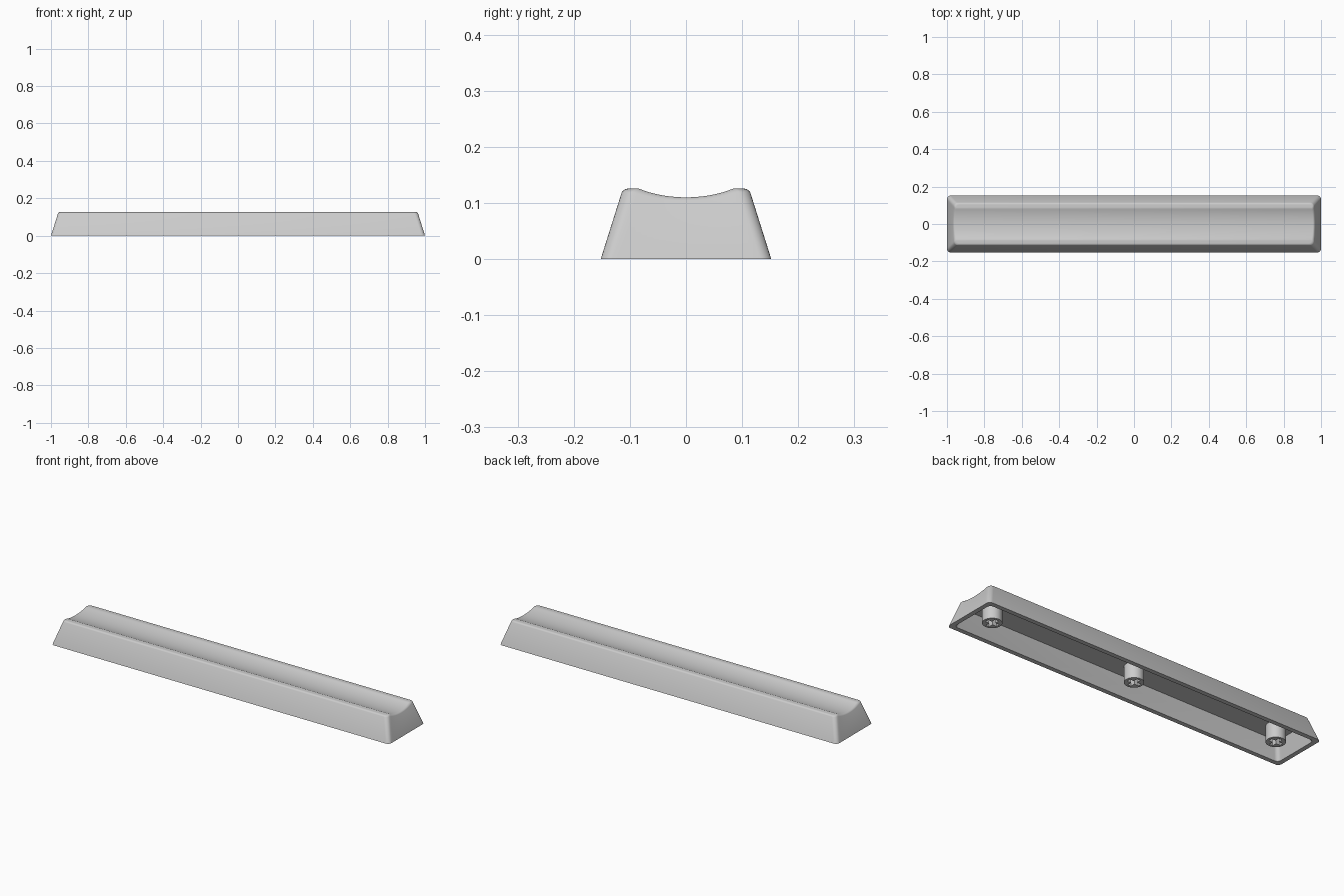
import bpy, bmesh, math

if "Cube" in bpy.data.objects:
    bpy.data.objects.remove(bpy.data.objects["Cube"])

HX, HY, R = 1.0, 0.152, 0.02      # half length, half width, corner radius
SLOPE, WALL, CEILING = 0.315, 0.024, 0.09

grey = bpy.data.materials.new("light grey plastic")
grey.diffuse_color = (0.6, 0.6, 0.6, 1)
grey.use_nodes = True
grey.node_tree.nodes["Principled BSDF"].inputs["Base Color"].default_value = grey.diffuse_color


def scoop(y):
    """Height of the dished top across the width."""
    return 0.11 + 0.0155 * (y / 0.107) ** 2


def end_strip():
    """Right end outline, front to back, as (corner cos, corner sin, side)."""
    n, m = 6, 20
    pts = [(math.cos(a), math.sin(a), -1) for a in
           (-math.pi / 2 * (1 - i / n) for i in range(n + 1))]
    pts += [(1, 0, -1 + 2 * i / m) for i in range(1, m)]
    return pts + [(c, -s, 1) for c, s, _ in reversed(pts[:n + 1])]


STRIP = end_strip()


def ring(bm, height, extra):
    """Rounded rectangle ring; height is a function of y, extra is added inset."""
    right = []
    for c, s, side in STRIP:
        z = height(side * 0.107)
        inset = SLOPE * z + extra
        x = HX - inset - R + R * c
        y = side * (HY - inset - R) + R * s
        right.append((x, y, z))
    left = [(-x, y, z) for x, y, z in reversed(right)]
    return [bm.verts.new(p) for p in right + left]


def bridge(bm, a, b):
    for i in range(len(a)):
        j = (i + 1) % len(a)
        bm.faces.new((a[i], a[j], b[j], b[i]))


def cover(bm, r):
    """Close a ring with strips running the whole length."""
    n = len(r)
    for i in range(n // 2 - 1):
        bm.faces.new((r[i], r[i + 1], r[n - 2 - i], r[n - 1 - i]))


def smooth(ob):
    ob.data.materials.clear()
    ob.data.materials.append(grey)
    bpy.ops.object.select_all(action='DESELECT')
    ob.select_set(True)
    bpy.context.view_layer.objects.active = ob
    bpy.ops.object.shade_smooth_by_angle(angle=math.radians(35))


# Hollow key shell: ceiling, inner wall, rim, outer wall, rounded lip, dished top
bm = bmesh.new()
rings = [ring(bm, lambda y: CEILING, WALL),
         ring(bm, lambda y: 0.0, WALL),
         ring(bm, lambda y: 0.0, 0.0)]
F = 0.009
for k in range(6):
    a = math.radians(15 + 75 * k / 5)
    rings.append(ring(bm, lambda y: scoop(y) - F * (1 - math.sin(a)),
                      F * (math.cos(math.radians(15)) - math.cos(a))))
for a, b in zip(rings, rings[1:]):
    bridge(bm, a, b)
cover(bm, rings[0])
cover(bm, rings[-1])
bmesh.ops.recalc_face_normals(bm, faces=bm.faces)
mesh = bpy.data.meshes.new("key_shell")
bm.to_mesh(mesh)
bm.free()
shell = bpy.data.objects.new("key_shell", mesh)
bpy.context.collection.objects.link(shell)
smooth(shell)


# Round mounting stems with a cross-shaped socket
def stem(name, x):
    z0, z1, rad, arm, half = 0.006, CEILING + 0.004, 0.047, 0.034, 0.010
    circle = [(rad * math.cos(t * math.pi / 20), rad * math.sin(t * math.pi / 20))
              for t in range(40)]
    cross = []
    for q in range(4):
        c, s = round(math.cos(q * math.pi / 2)), round(math.sin(q * math.pi / 2))
        for px, py in ((arm, -half), (arm, half), (half, half)):
            cross.append((c * px - s * py, s * px + c * py))
    cu = bpy.data.curves.new(name, 'CURVE')
    cu.dimensions, cu.fill_mode, cu.extrude = '2D', 'BOTH', (z1 - z0) / 2
    for pts in (circle, cross):
        sp = cu.splines.new('POLY')
        sp.points.add(len(pts) - 1)
        for p, (px, py) in zip(sp.points, pts):
            p.co = (px, py, 0, 1)
        sp.use_cyclic_u = True
    ob = bpy.data.objects.new(name, cu)
    ob.location = (x, 0, (z0 + z1) / 2)
    bpy.context.collection.objects.link(ob)
    bpy.ops.object.select_all(action='DESELECT')
    ob.select_set(True)
    bpy.context.view_layer.objects.active = ob
    bpy.ops.object.convert(target='MESH')
    ob = bpy.context.view_layer.objects.active
    bm = bmesh.new()
    bm.from_mesh(ob.data)
    bmesh.ops.remove_doubles(bm, verts=bm.verts, dist=1e-5)
    bmesh.ops.recalc_face_normals(bm, faces=bm.faces)
    bm.to_mesh(ob.data)
    bm.free()
    smooth(ob)


for name, x in (("left_stem", -0.855), ("centre_stem", 0), ("right_stem", 0.855)):
    stem(name, x)
